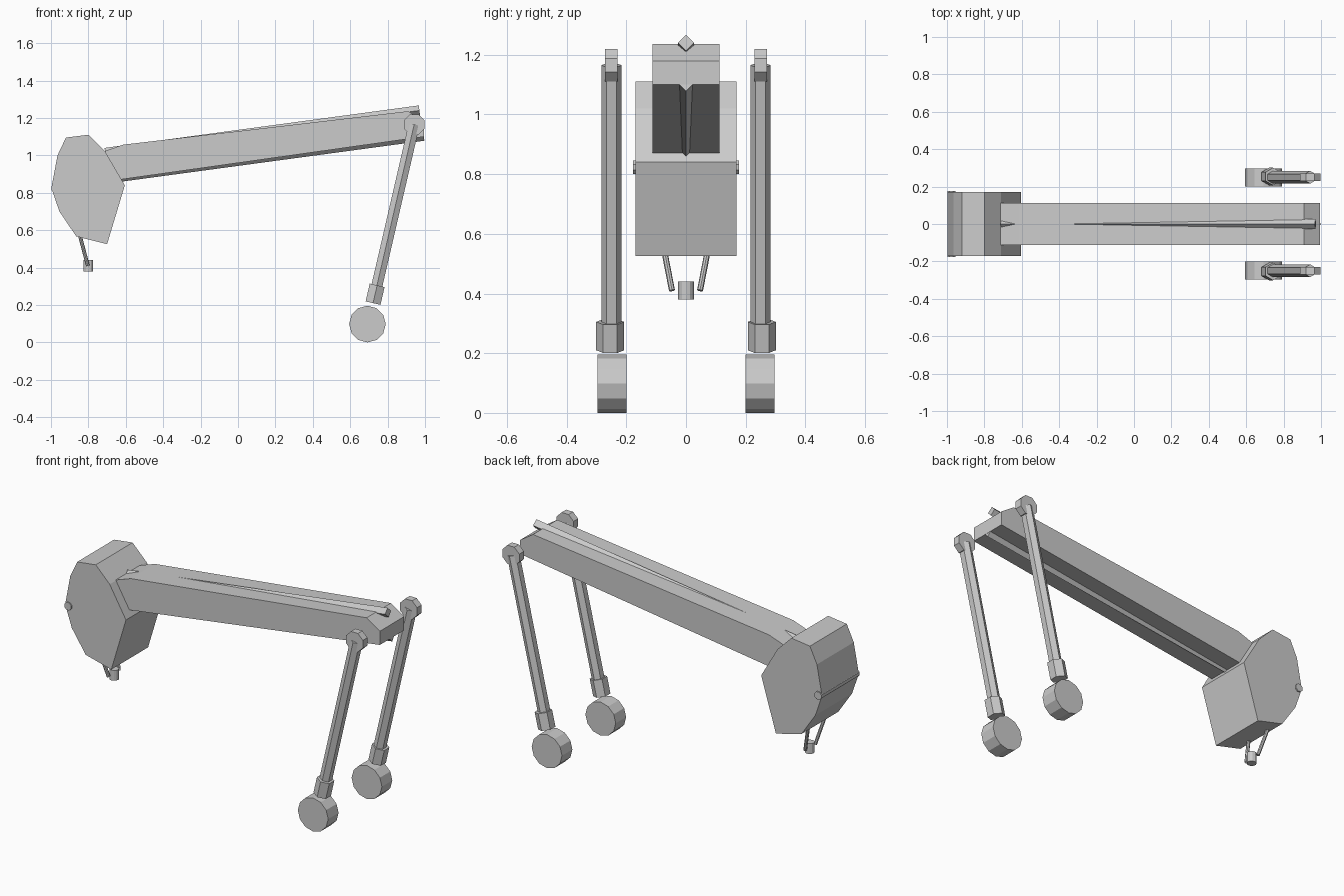
import bpy, bmesh, math
from mathutils import Vector

cube = bpy.data.objects.get("Cube")
if cube:
    bpy.data.objects.remove(cube, do_unlink=True)

grey = bpy.data.materials.new("plain_grey")
grey.use_nodes = True
colour = (0.6, 0.6, 0.6, 1)
grey.diffuse_color = colour
grey.node_tree.nodes["Principled BSDF"].inputs["Base Color"].default_value = colour


def finish(name, bm):
    bmesh.ops.recalc_face_normals(bm, faces=bm.faces)
    mesh = bpy.data.meshes.new(name)
    bm.to_mesh(mesh)
    bm.free()
    mesh.materials.append(grey)
    obj = bpy.data.objects.new(name, mesh)
    bpy.context.collection.objects.link(obj)


def slab(name, profile, half_width):
    """Extrude an x-z outline across y."""
    bm = bmesh.new()
    face = bm.faces.new([bm.verts.new((x, -half_width, z)) for x, z in profile])
    ext = bmesh.ops.extrude_face_region(bm, geom=[face])
    moved = [g for g in ext["geom"] if isinstance(g, bmesh.types.BMVert)]
    bmesh.ops.translate(bm, vec=(0, 2 * half_width, 0), verts=moved)
    finish(name, bm)


def prism(name, start, end, radius, sides, turn=0):
    """Regular prism between two points; at turn 0 a corner points along y (or x)."""
    a, b = Vector(start), Vector(end)
    axis = (b - a).normalized()
    side = Vector((1, 0, 0)) if abs(axis.y) > 0.9 else Vector((0, 1, 0))
    side = (side - axis * side.dot(axis)).normalized()
    up = axis.cross(side)
    bm = bmesh.new()
    rings = []
    for p in (a, b):
        ring = []
        for i in range(sides):
            t = math.tau * i / sides + turn
            ring.append(bm.verts.new(p + radius * (math.cos(t) * side + math.sin(t) * up)))
        rings.append(ring)
        bm.faces.new(ring)
    for i in range(sides):
        j = (i + 1) % sides
        bm.faces.new((rings[0][i], rings[0][j], rings[1][j], rings[1][i]))
    finish(name, bm)


# Faceted head with a thin cross rod
slab("head", [(-.92, 1.095), (-.80, 1.11), (-.71, 1.02), (-.605, .84), (-.70, .525),
              (-.865, .567), (-.955, .70), (-.998, .825), (-.965, 1.0)], 0.17)
prism("head_cross_rod", (-.976, -.177, .823), (-.976, .177, .823), .024, 8, math.pi / 8)

# Sloping main beam with chamfered ends, and diamond rails along top and bottom
slab("beam", [(-.72, 1.02), (-.615, 1.057), (.91, 1.236), (.995, 1.18),
              (.995, 1.10), (-.62, .872), (-.72, .86)], 0.112)
prism("top_rail", (-.71, 0, 1.013), (.97, 0, 1.24), .027, 4)
prism("bottom_rail", (-.65, 0, .883), (.993, 0, 1.105), .027, 4)

# Small foot hanging below the head
prism("small_foot", (-.80, 0, .38), (-.80, 0, .44), .026, 12)

for side, label in ((1, "left"), (-1, "right")):
    prism(label + "_foot_strut", (-.845, side * .078, .57), (-.803, side * .047, .41), .01, 8)
    # Long leg: hub, shaft, ankle block and wheel
    y = side * .25
    prism(label + "_leg_hub", (.942, y - .021, 1.165), (.942, y + .021, 1.165),
          .059, 8, math.pi / 8)
    prism(label + "_leg_shaft", (.942, y, 1.165), (.735, y, .27), .034, 6)
    prism(label + "_ankle", (.744, side * .254, .305), (.722, side * .254, .21), .047, 6)
    prism(label + "_wheel", (.692, side * .2, .098), (.692, side * .296, .098), .098, 12)
